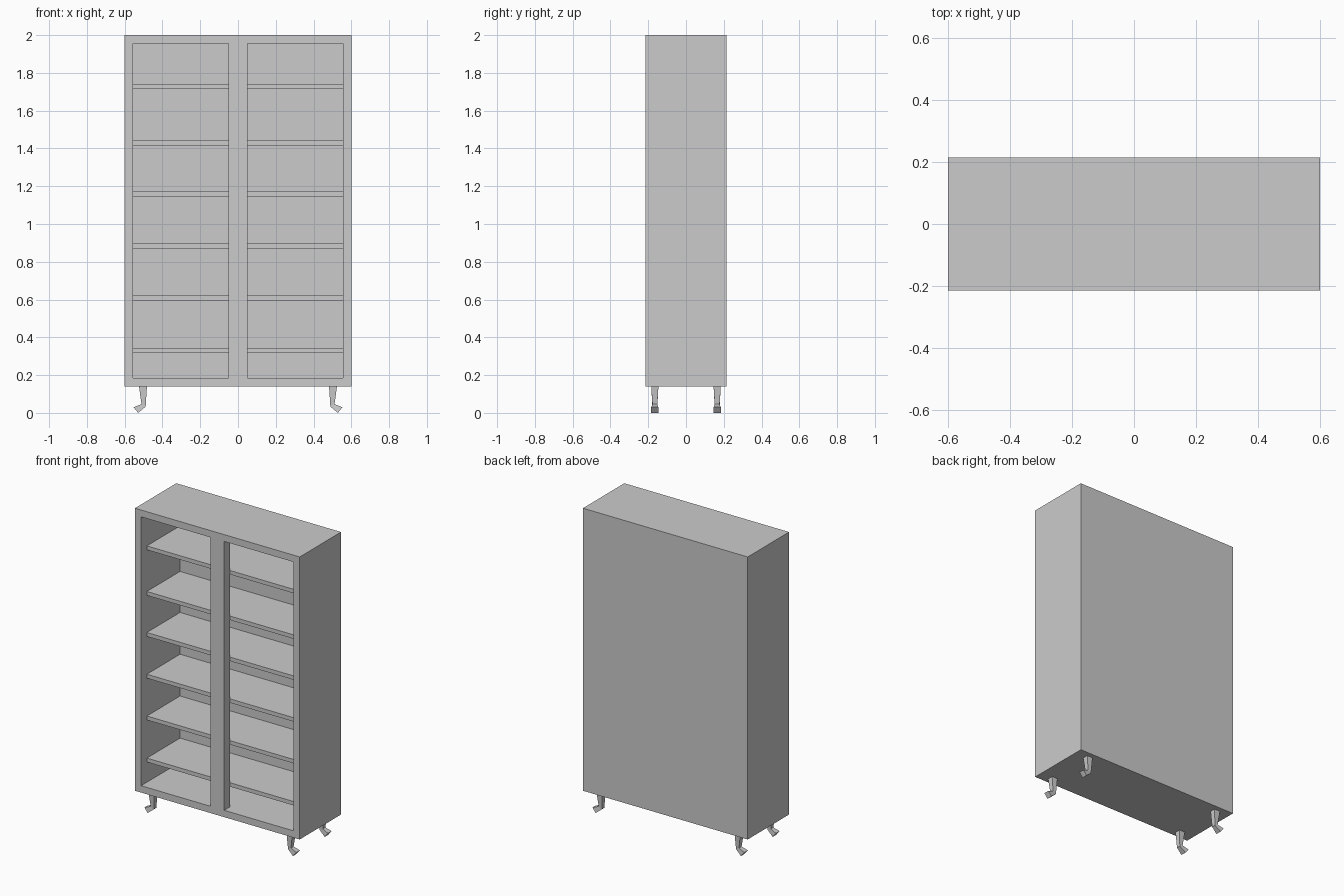
import bpy, bmesh

if "Cube" in bpy.data.objects:
    bpy.data.objects.remove(bpy.data.objects["Cube"])


def finish(name, bm):
    bmesh.ops.recalc_face_normals(bm, faces=bm.faces)
    mesh = bpy.data.meshes.new(name)
    bm.to_mesh(mesh)
    bm.free()
    ob = bpy.data.objects.new(name, mesh)
    bpy.context.collection.objects.link(ob)
    return ob


def prism(name, outline, z0, z1):
    """Extrude an xy outline from z0 to z1."""
    bm = bmesh.new()
    face = bm.faces.new([bm.verts.new((x, y, z0)) for x, y in outline])
    geom = bmesh.ops.extrude_face_region(bm, geom=[face])["geom"]
    top = [v for v in geom if isinstance(v, bmesh.types.BMVert)]
    bmesh.ops.translate(bm, verts=top, vec=(0, 0, z1 - z0))
    return finish(name, bm)


def rect(x0, x1, y0, y1):
    return [(x0, y0), (x1, y0), (x1, y1), (x0, y1)]


W, D = 0.6, 0.215                        # half width and half depth
IN_X, IN_FRONT, IN_BACK = 0.555, -0.155, 0.19

# Cabinet body: one cutter hollows it and leaves the central front post
body = prism("cabinet_body", rect(-W, W, -D, D), 0.14, 2.0)
cutter = prism("cavity_cutter", [
    (-IN_X, -0.3), (-0.05, -0.3), (-0.05, IN_FRONT), (0.05, IN_FRONT),
    (0.05, -0.3), (IN_X, -0.3), (IN_X, IN_BACK), (-IN_X, IN_BACK)], 0.185, 1.955)
cutter.hide_render = True
mod = body.modifiers.new("hollow", 'BOOLEAN')
mod.operation = 'DIFFERENCE'
mod.solver = 'EXACT'
mod.object = cutter
bpy.context.view_layer.objects.active = body
bpy.ops.object.modifier_apply(modifier=mod.name)
bpy.data.objects.remove(cutter)

# Shelves run full width behind the post
for i, z in enumerate((0.318, 0.595, 0.87, 1.145, 1.415, 1.715)):
    prism(f"shelf_{i + 1}", rect(-IN_X, IN_X, IN_FRONT, IN_BACK), z, z + 0.026)

# Legs: tapered square section ending in an outward kicked foot
# (outer x, outer z, inner x, inner z, half width)
SECTIONS = [(0.524, 0.14, 0.482, 0.14, 0.019),
            (0.511, 0.046, 0.489, 0.033, 0.013),
            (0.553, 0.03, 0.529, 0.0, 0.019)]


def leg(name, side, y):
    bm = bmesh.new()
    rings = []
    for xo, zo, xi, zi, h in SECTIONS:
        pts = [(xo, -h, zo), (xo, h, zo), (xi, h, zi), (xi, -h, zi)]
        rings.append([bm.verts.new((side * px, y + py, pz)) for px, py, pz in pts])
    for a, b in zip(rings, rings[1:]):
        for k in range(4):
            n = (k + 1) % 4
            bm.faces.new((a[k], a[n], b[n], b[k]))
    bm.faces.new(rings[0])
    bm.faces.new(rings[-1])
    finish(name, bm)


for side, sn in ((-1, "left"), (1, "right")):
    for y, yn in ((-0.165, "front"), (0.165, "back")):
        leg(f"{yn}_{sn}_leg", side, y)
